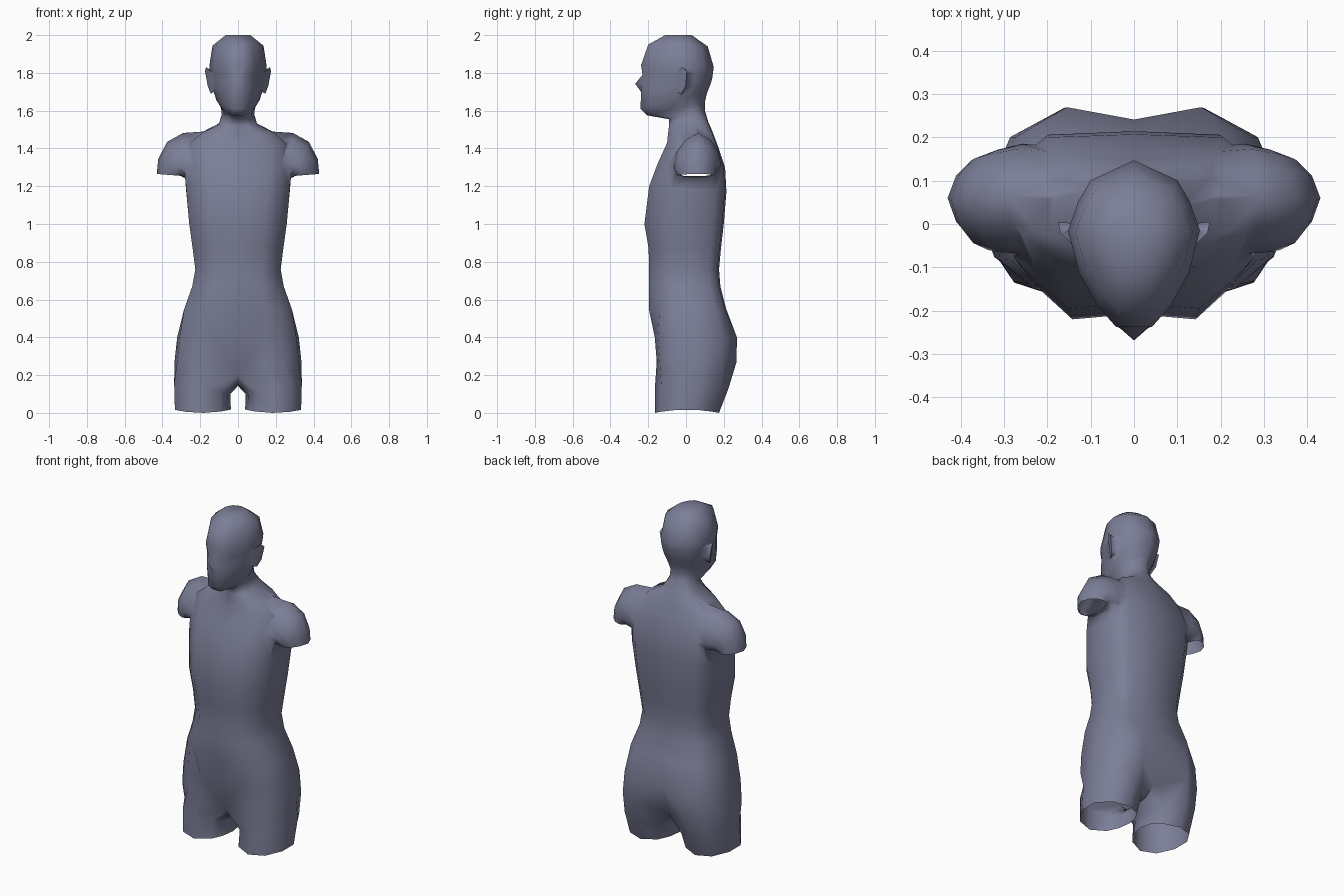
import bpy, bmesh, math
from mathutils import Vector as V

if "Cube" in bpy.data.objects:
    bpy.data.objects.remove(bpy.data.objects["Cube"])


def finish(name, bm):
    bmesh.ops.recalc_face_normals(bm, faces=bm.faces)
    mesh = bpy.data.meshes.new(name)
    bm.to_mesh(mesh)
    bm.free()
    ob = bpy.data.objects.new(name, mesh)
    bpy.context.collection.objects.link(ob)
    return ob


def bridge(bm, lo, hi, closed=True):
    n = len(lo)
    for i in range(n if closed else n - 1):
        j = (i + 1) % n
        bm.faces.new((lo[i], lo[j], hi[j], hi[i]))


def loft(name, rings, half):
    """Each ring runs from point a to point b, w is its half-width vector."""
    prof = half + [(u, -v) for u, v in reversed(half) if v > 0]
    bm = bmesh.new()
    loops = [[bm.verts.new(V(a).lerp(V(b), u) + V(w) * v) for u, v in prof] for a, b, w in rings]
    for lo, hi in zip(loops, loops[1:]):
        bridge(bm, lo, hi)
    bm.faces.new(loops[0][::-1])
    bm.faces.new(loops[-1])
    return finish(name, bm)


def hull(name, points):
    bm = bmesh.new()
    for p in points:
        bm.verts.new(p)
    bmesh.ops.convex_hull(bm, input=bm.verts)
    return finish(name, bm)


# Half cross-sections from front centre to back centre
HIP = [(0.05, 0), (0, 0.42), (0.04, 0.72), (0.2, 0.96), (0.6, 1), (0.9, 0.85), (1.07, 0.48), (1, 0)]
TORSO = [(0.03, 0), (0, 0.55), (0.14, 0.8), (0.28, 1), (0.62, 1), (0.85, 0.93), (0.98, 0.72), (1, 0)]
HEAD = [(0, 0), (0, 0.27), (0.13, 0.56), (0.33, 0.84), (0.58, 1), (0.75, 0.85), (0.88, 0.66), (1, 0)]
NOSE = [(-0.09, 0)] + HEAD[1:]
ARM = [(0, 0), (0.03, 0.5), (0.14, 0.88), (0.33, 1), (0.6, 0.88), (0.85, 0.53), (1, 0)]

# Front y, front z, back y, back z, half width, cross-section
rings = [
    (-0.155, 0.27, 0.24, 0.27, 0.336, HIP), (-0.165, 0.4, 0.241, 0.4, 0.322, HIP),
    (-0.197, 0.55, 0.213, 0.55, 0.285, TORSO), (-0.197, 0.67, 0.182, 0.67, 0.242, TORSO),
    (-0.195, 0.76, 0.175, 0.76, 0.226, TORSO), (-0.198, 0.87, 0.185, 0.87, 0.24, TORSO),
    (-0.22, 1.0, 0.2, 1.0, 0.258, TORSO), (-0.195, 1.2, 0.214, 1.17, 0.275, TORSO),
    (-0.15, 1.32, 0.207, 1.3, 0.285, TORSO), (-0.1, 1.43, 0.17, 1.41, 0.26, TORSO),
    (-0.095, 1.48, 0.14, 1.49, 0.19, TORSO), (-0.09, 1.52, 0.118, 1.54, 0.1, TORSO),
    (-0.09, 1.555, 0.1, 1.6, 0.086, HEAD), (-0.205, 1.575, 0.1, 1.645, 0.09, HEAD),
    (-0.24, 1.61, 0.11, 1.69, 0.115, HEAD), (-0.239, 1.7, 0.13, 1.74, 0.136, HEAD),
    (-0.235, 1.745, 0.138, 1.768, 0.142, NOSE), (-0.23, 1.79, 0.143, 1.8, 0.148, HEAD),
    (-0.238, 1.84, 0.147, 1.83, 0.152, HEAD), (-0.2, 1.95, 0.115, 1.94, 0.135, HEAD),
    (-0.11, 2.0, 0.03, 2.0, 0.065, HEAD)]

# Half body, open on the middle plane
bm = bmesh.new()
loops = [[bm.verts.new((w * v, a + (b - a) * u, c + (d - c) * u)) for u, v in prof]
         for a, c, b, d, w, prof in rings]
for lo, hi in zip(loops, loops[1:]):
    bridge(bm, lo, hi, closed=False)
bm.faces.new(loops[-1])

# Crotch and thigh: the lowest ring is closed along the middle
hip = loops[0]
hip[0].co = (0, -0.115, 0.2)
hip[7].co = (0, 0.165, 0.2)
top = hip + [bm.verts.new((0, y, z)) for y, z in ((0.1, 0.155), (0.03, 0.143), (-0.06, 0.15))]
angles = [50 + 260 * i / 7 for i in range(8)] + [335, 360, 385]
for cx, cy, hw, hy, z, tilt, lift in ((0.193, 0.03, 0.153, 0.195, 0.13, 0.03, 0),
                                      (0.19, 0.005, 0.152, 0.17, 0, 0, 0.018)):
    ring = []
    for deg in angles:
        c, s = math.cos(math.radians(deg)), math.sin(math.radians(deg))
        ring.append(bm.verts.new((cx - hw * c, cy - hy * s, z - tilt * c + lift * c * c)))
    bridge(bm, top, ring)
    top = ring
bm.faces.new(top)

# Mirror to the other side and weld
copy = bmesh.ops.duplicate(bm, geom=bm.verts[:] + bm.edges[:] + bm.faces[:])["geom"]
for v in copy:
    if isinstance(v, bmesh.types.BMVert):
        v.co.x = -v.co.x
bmesh.ops.remove_doubles(bm, verts=bm.verts[:], dist=0.0005)
body = finish("mannequin_torso", bm)

parts = []
for s, side in ((1, "right"), (-1, "left")):
    # Ears
    parts.append(hull(side + "_ear", [
        (s * 0.175, 0.005, 1.81), (s * 0.17, -0.02, 1.83), (s * 0.135, -0.055, 1.8),
        (s * 0.125, -0.06, 1.7), (s * 0.145, -0.025, 1.69), (s * 0.16, -0.002, 1.73),
        (s * 0.12, 0, 1.8), (s * 0.12, 0, 1.72)]))
    # Shoulders with cut upper arms: inner x, z, outer x, z, y centre, half depth
    arm = [(0.15, 1.2, 0.1, 1.495, 0.05, 0.12), (0.24, 1.23, 0.29, 1.482, 0.055, 0.127),
           (0.285, 1.245, 0.375, 1.435, 0.05, 0.118), (0.295, 1.25, 0.422, 1.345, 0.047, 0.11),
           (0.3, 1.255, 0.43, 1.265, 0.05, 0.1)]
    parts.append(loft(side + "_shoulder", [
        ((s * a, y, c), (s * b, y + 0.01, d), (0, w, 0)) for a, c, b, d, y, w in arm], ARM))

# Fuse everything into one skin
bpy.context.view_layer.objects.active = body
for p in parts:
    m = body.modifiers.new("fuse", 'BOOLEAN')
    m.operation, m.solver, m.object = 'UNION', 'EXACT', p
    bpy.ops.object.modifier_apply(modifier=m.name)
    bpy.data.objects.remove(p)

# Open the cut ends of the thighs and arms
bm = bmesh.new()
bm.from_mesh(body.data)
ends = []
for f in bm.faces:
    c = f.calc_center_median()
    thigh = all(v.co.z < 0.03 for v in f.verts)
    stub = abs(c.x) > 0.3 and 1.245 < c.z < 1.275 and f.normal.z < -0.95
    if thigh or stub:
        ends.append(f)
bmesh.ops.delete(bm, geom=ends, context='FACES')
bm.to_mesh(body.data)
bm.free()

mat = bpy.data.materials.new("slate")
mat.diffuse_color = (0.2, 0.21, 0.31, 1)
mat.use_nodes = True
mat.node_tree.nodes["Principled BSDF"].inputs["Base Color"].default_value = mat.diffuse_color
body.data.materials.clear()
body.data.materials.append(mat)
body.select_set(True)
bpy.ops.object.shade_smooth_by_angle(angle=math.radians(80))
